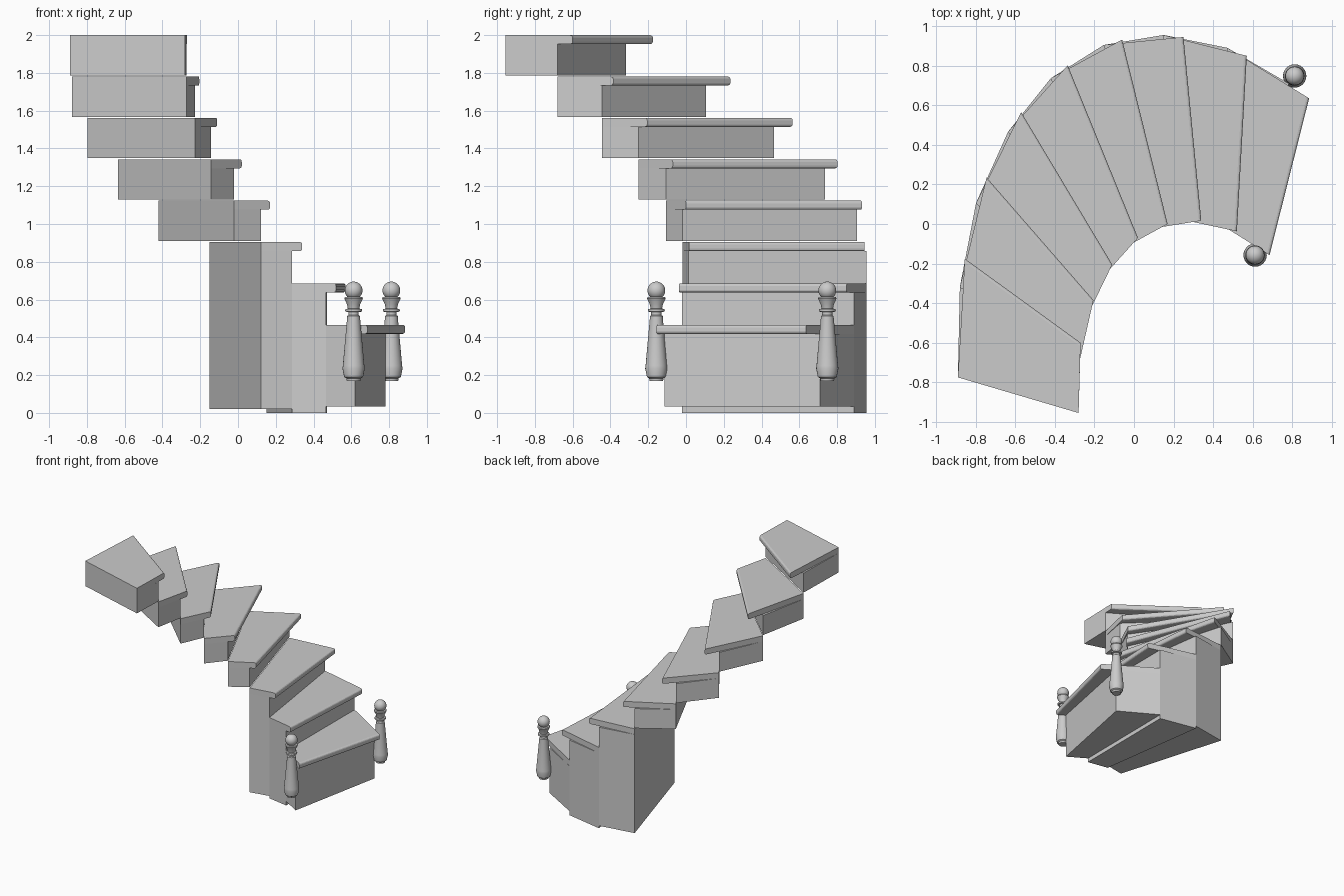
import bpy, bmesh, math

if "Cube" in bpy.data.objects:
    bpy.data.objects.remove(bpy.data.objects["Cube"])

# Plan lines across the stair: (inner x, y, outer x, y)
nosings = [(.685, -.157, .885, .635), (.52, -.037, .57, .85), (.34, .017, .25, .945),
           (.17, 0, -.06, .932), (.02, -.07, -.335, .802), (-.11, -.205, -.57, .565),
           (-.205, -.385, -.745, .235), (-.27, -.6, -.855, -.175)]
risers = [(.62, -.113, .782, .71), (.466, -.02, .472, .89), (.286, .013, .15, .955),
          (.122, -.018, -.152, .905), (-.022, -.105, -.42, .737), (-.143, -.252, -.636, .467),
          (-.227, -.446, -.798, .107), (-.272, -.68, -.88, -.318), (-.28, -.955, -.89, -.775)]
bottoms = [.035, 0, .02, .91, 1.13, 1.35, 1.567, 1.787]
RISE, THICK = .2191, .048


def prism(name, front, back, z0, z1, round_front=0):
    """Four-sided block between two plan lines, optionally with a rounded front."""
    bm = bmesh.new()
    plan = [front[:2], front[2:], back[2:], back[:2]]
    low = [bm.verts.new((x, y, z0)) for x, y in plan]
    high = [bm.verts.new((x, y, z1)) for x, y in plan]
    bm.faces.new(low)
    bm.faces.new(high)
    for i in range(4):
        j = (i + 1) % 4
        bm.faces.new((low[i], low[j], high[j], high[i]))
    bmesh.ops.recalc_face_normals(bm, faces=bm.faces)
    if round_front:
        edges = [bm.edges.get(low[:2]), bm.edges.get(high[:2])]
        bmesh.ops.bevel(bm, geom=edges, offset=round_front, segments=3,
                        profile=.5, affect='EDGES')
    return finish(name, bm)


def finish(name, bm, angle=None):
    mesh = bpy.data.meshes.new(name)
    bm.to_mesh(mesh)
    bm.free()
    ob = bpy.data.objects.new(name, mesh)
    bpy.context.collection.objects.link(ob)
    if angle:
        bpy.ops.object.select_all(action='DESELECT')
        ob.select_set(True)
        bpy.context.view_layer.objects.active = ob
        bpy.ops.object.shade_smooth_by_angle(angle=math.radians(angle))
    return ob


# Winding steps: solid body set back under an overhanging tread
for i, nose in enumerate(nosings):
    top = 2 - RISE * (7 - i)
    prism(f"step_body_{i + 1}", risers[i], risers[i + 1], bottoms[i], top - THICK)
    prism(f"tread_{i + 1}", nose, risers[i + 1], top - THICK, top, .014)

# Turned newel post: (radius, height) profile ending in a ball
profile = [(0, .17), (.036, .17), (.038, .183), (.05, .19), (.059, .235), (.057, .25),
           (.034, .505), (.034, .512), (.027, .518), (.027, .534), (.043, .536),
           (.045, .543), (.043, .55), (.03, .552), (.035, .575), (.049, .605),
           (.046, .613), (.026, .616)]
for k in range(-5, 10):
    a = k * math.pi / 18
    profile.append((.047 * math.cos(a), .648 + .047 * math.sin(a)))
profile.append((0, .695))


def newel(name, x, y):
    bm = bmesh.new()
    pts = [bm.verts.new((r, 0, z)) for r, z in profile]
    edges = [bm.edges.new(p) for p in zip(pts, pts[1:])]
    bmesh.ops.spin(bm, geom=pts + edges, cent=(0, 0, 0), axis=(0, 0, 1),
                   angle=2 * math.pi, steps=24)
    bmesh.ops.remove_doubles(bm, verts=bm.verts, dist=.0005)
    bmesh.ops.recalc_face_normals(bm, faces=bm.faces)
    finish(name, bm, 35).location = (x, y, 0)


newel("newel_post_inner", .612, -.157)
newel("newel_post_outer", .812, .748)
